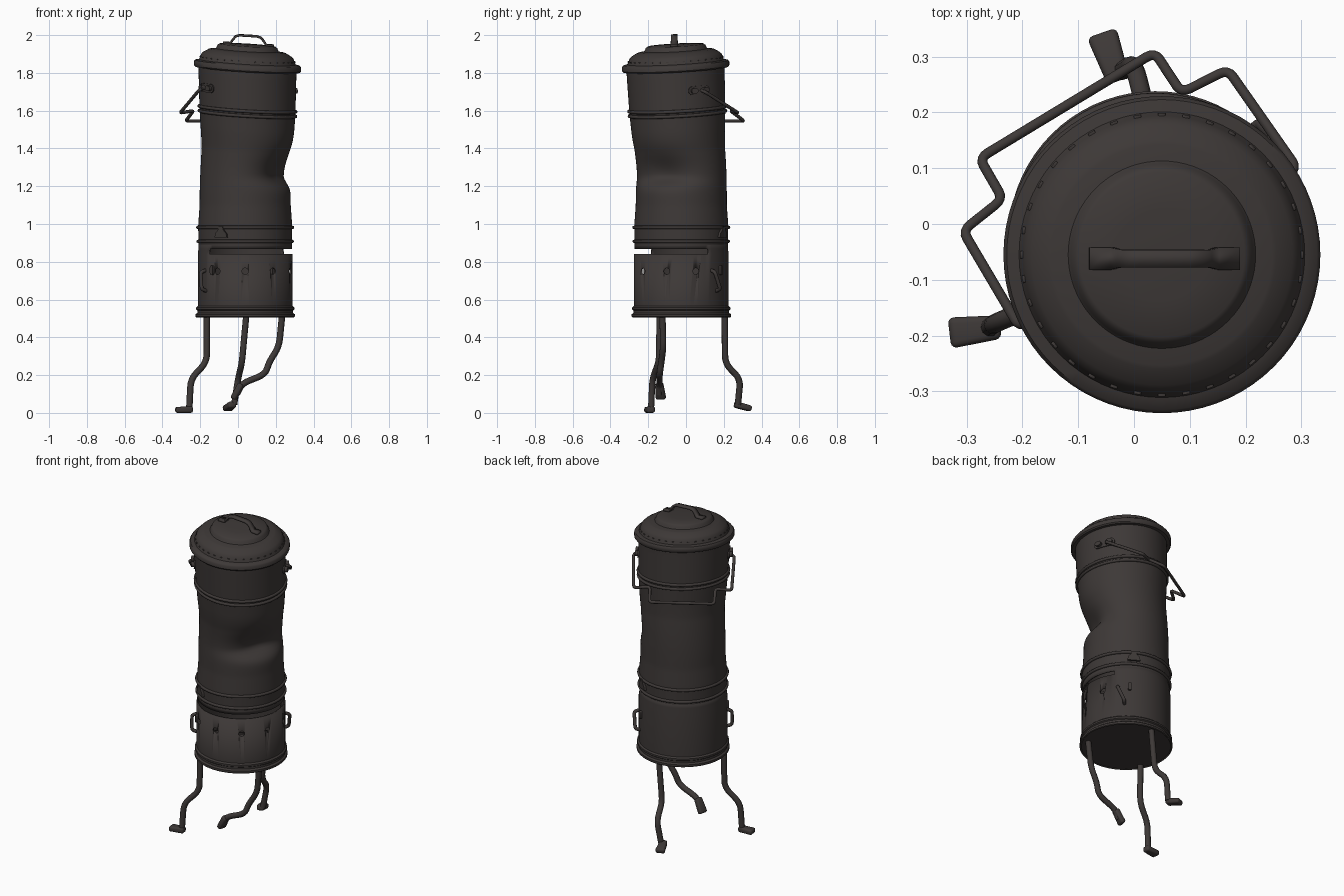
import bpy, bmesh, math
from mathutils import Vector

if "Cube" in bpy.data.objects:
    bpy.data.objects.remove(bpy.data.objects["Cube"])

CX, CY, SEG = 0.038, -0.025, 72

iron = bpy.data.materials.new("dark iron")
iron.use_nodes = True
COLOUR = (0.047, 0.040, 0.038, 1)
iron.diffuse_color = COLOUR
bsdf = iron.node_tree.nodes["Principled BSDF"]
bsdf.inputs["Base Color"].default_value = COLOUR
bsdf.inputs["Roughness"].default_value = 0.8


def polar(deg, r, z):
    a = math.radians(deg)
    return Vector((CX + r * math.cos(a), CY + r * math.sin(a), z))


def lean(p):
    """Tilt and shift of the bent upper part."""
    t = min(max((p.z - 1.15) / 0.35, 0), 1)
    t = t * t * (3 - 2 * t)
    k = min(max((p.z - 1.15) / 0.65, 0), 1)
    dx, dy = p.x - CX, p.y - CY
    return Vector((p.x + 0.012 * t, p.y - 0.03 * t * k,
                   p.z + t * (0.055 * dy - 0.06 * dx)))


def dent(p):
    """Crumple on one side of the tube, sharper below than above."""
    d = Vector((p.x - CX, p.y - CY, 0))
    a = (math.degrees(math.atan2(d.y, d.x)) + 25 + 180) % 360 - 180
    h = p.z - 1.26
    depth = 0.072 * math.exp(-(a / 45) ** 2) * math.exp(-(h / (0.12 if h > 0 else 0.05)) ** 2)
    return lean(p - d.normalized() * depth)


def finish(name, bm, warp=None, angle=35):
    bmesh.ops.remove_doubles(bm, verts=bm.verts, dist=1e-5)
    if warp:
        for v in bm.verts:
            v.co = warp(v.co.copy())
    bmesh.ops.recalc_face_normals(bm, faces=bm.faces)
    me = bpy.data.meshes.new(name)
    bm.to_mesh(me)
    bm.free()
    return place(name, me, angle)


def place(name, me, angle=35):
    ob = bpy.data.objects.new(name, me)
    bpy.context.collection.objects.link(ob)
    me.materials.clear()
    me.materials.append(iron)
    bpy.ops.object.select_all(action='DESELECT')
    ob.select_set(True)
    bpy.context.view_layer.objects.active = ob
    bpy.ops.object.shade_smooth_by_angle(angle=math.radians(angle))
    return ob


def revolve(name, profile, warp=None, skip=None, closed=False, angle=35):
    bm = bmesh.new()
    rings = [[bm.verts.new(polar(360 * i / SEG, r, z)) for i in range(SEG)] for r, z in profile]
    pairs = list(zip(rings, rings[1:])) + ([(rings[-1], rings[0])] if closed else [])
    for row, (a, b) in enumerate(pairs):
        for i in range(SEG):
            if skip and skip(row, 360 * (i + 0.5) / SEG):
                continue
            j = (i + 1) % SEG
            bm.faces.new((a[i], a[j], b[j], b[i]))
    return finish(name, bm, warp, angle)


def bead(name, r, z, size, warp=None):
    ring = [(r + size * math.cos(k * math.pi / 4), z + size * math.sin(k * math.pi / 4)) for k in range(8)]
    revolve(name, ring, warp, closed=True, angle=60)


def tube(name, points, radius, corner=0.02):
    pts = [Vector(p) for p in points]
    path = [pts[0]]
    for a, b, c in zip(pts, pts[1:], pts[2:]):
        s = b + (a - b).normalized() * min(corner, (a - b).length * 0.45)
        e = b + (c - b).normalized() * min(corner, (c - b).length * 0.45)
        path += [s * (1 - t) ** 2 + b * 2 * t * (1 - t) + e * t * t for t in (0, 0.25, 0.5, 0.75, 1)]
    path.append(pts[-1])
    cu = bpy.data.curves.new(name, 'CURVE')
    cu.dimensions = '3D'
    cu.bevel_depth, cu.bevel_resolution, cu.use_fill_caps = radius, 3, True
    sp = cu.splines.new('POLY')
    sp.points.add(len(path) - 1)
    for q, p in zip(sp.points, path):
        q.co = (*p, 1)
    tmp = bpy.data.objects.new(name + "_path", cu)
    bpy.context.collection.objects.link(tmp)
    me = bpy.data.meshes.new_from_object(tmp.evaluated_get(bpy.context.evaluated_depsgraph_get()))
    bpy.data.objects.remove(tmp)
    return place(name, me, 50)


def capsule(half, h, n=8):
    arc = [math.pi * (k / n - 0.5) for k in range(n + 1)]
    right = [(half - h + h * math.cos(a), h * math.sin(a)) for a in arc]
    return right + [(-u, -v) for u, v in right]


def wrapped_plate(name, deg, r, z, outline, thick, warp=None):
    """Plate bent round the tube; outline is in tangent and height."""
    bm = bmesh.new()
    layers = [[bm.verts.new(polar(deg + math.degrees(u / r), r + w, z + v)) for u, v in outline]
              for w in (-0.012, thick)]
    bm.faces.new(layers[0])
    bm.faces.new(layers[1])
    n = len(outline)
    for i in range(n):
        j = (i + 1) % n
        bm.faces.new((layers[0][i], layers[0][j], layers[1][j], layers[1][i]))
    return finish(name, bm, warp)


# Lower drum: thin shell with a front slot and a row of vent holes
drum = revolve("lower_drum",
               [(0.258, 0.505), (0.263, 0.51), (0.263, 0.522), (0.253, 0.53), (0.253, 0.542),
                (0.260, 0.547), (0.260, 0.558), (0.251, 0.566), (0.251, 0.842), (0.247, 0.868), (0.247, 0.905)],
               skip=lambda row, a: row == 8 and (a > 220 or a < 35))
shell = drum.modifiers.new("shell", 'SOLIDIFY')
shell.thickness, shell.offset = 0.008, -1
bm = bmesh.new()
for deg in (-126, -90, -54, -18, 18):
    out = polar(deg, 1, 0) - polar(deg, 0, 0)
    mat = out.to_track_quat('Z', 'Y').to_matrix().to_4x4()
    mat.translation = polar(deg, 0.25, 0.75)
    bmesh.ops.create_cone(bm, cap_ends=True, segments=14, radius1=0.017, radius2=0.017, depth=0.06, matrix=mat)
cutter = finish("vent_cutter", bm)
cutter.hide_render = True
holes = drum.modifiers.new("holes", 'BOOLEAN')
holes.object, holes.operation = cutter, 'DIFFERENCE'
bpy.context.view_layer.objects.active = drum
for m in ("shell", "holes"):
    bpy.ops.object.modifier_apply(modifier=m)
bpy.data.objects.remove(cutter)
revolve("drum_floor", [(0, 0.51), (0.257, 0.51)])

# Upper tube, crumpled and leaning
KEYS = [(0.247, 0.89), (0.249, 0.99), (0.241, 1.1), (0.240, 1.4), (0.248, 1.5), (0.254, 1.6), (0.260, 1.84)]


def tube_radius(z):
    for (r0, z0), (r1, z1) in zip(KEYS, KEYS[1:]):
        if z <= z1:
            return r0 + (r1 - r0) * (z - z0) / (z1 - z0)
    return KEYS[-1][0]


heights = [0.89 + 0.0158 * i for i in range(61)]
revolve("upper_tube", [(tube_radius(z), z) for z in heights], dent, angle=60)
for name, z in (("lower_band", 0.908), ("middle_band", 0.982), ("upper_band", 1.585), ("top_band", 1.61)):
    bead(name, tube_radius(z) + 0.002, z, 0.009, lean)

# Stepped lid with rivets and strap handle
revolve("lid", [(0.25, 1.818), (0.278, 1.818), (0.284, 1.825), (0.284, 1.845), (0.278, 1.853), (0.256, 1.858),
                (0.249, 1.875), (0.244, 1.888), (0.234, 1.898), (0.205, 1.915), (0.198, 1.917), (0.168, 1.921),
                (0.163, 1.928), (0.158, 1.940), (0.148, 1.947), (0.08, 1.951), (0, 1.953)], lean, angle=40)
for i in range(36):
    wrapped_plate("lid_rivet", i * 10, 0.250, 1.872, capsule(0.007, 0.003, 3), 0.004, lean)

strap = [(-0.135, 1.953), (-0.095, 1.953), (-0.08, 1.975), (-0.066, 1.991), (-0.045, 1.997)]
strap += [(-x, z) for x, z in reversed(strap)]
bm = bmesh.new()
edges = []
for x, z in strap:
    w = 0.02 if abs(x) > 0.09 else 0.016
    edges.append([bm.verts.new((CX + x + 0.005, CY - 0.007 + s * w, z)) for s in (-1, 1)])
for a, b in zip(edges, edges[1:]):
    bm.faces.new((a[0], a[1], b[1], b[0]))
handle = finish("lid_handle", bm, lean, 50)
sol = handle.modifiers.new("thickness", 'SOLIDIFY')
sol.thickness, sol.offset = 0.012, 0

# Ear plates and hanging wire bail
for deg in (28, 213):
    wrapped_plate("bail_ear", deg, 0.257, 1.715, capsule(0.062, 0.023), 0.008, lean)
    for side in (-1, 1):
        wrapped_plate("ear_boss", deg + side * 7, 0.257, 1.715, capsule(0.018, 0.014), 0.022, lean)
tube("wire_bail", [(0.262, 0.075, 1.71), (0.292, 0.10, 1.70), (0.168, 0.277, 1.588), (0.085, 0.235, 1.60),
                   (0.037, 0.308, 1.545), (-0.277, 0.118, 1.545), (-0.235, 0.045, 1.60),
                   (-0.307, -0.012, 1.588), (-0.205, -0.185, 1.71), (-0.18, -0.165, 1.72)], 0.009, 0.018)

# Band clips, drum levers and catch plates
CLIP = [(-0.036, -0.022), (0.036, -0.022), (0.032, 0.0), (0.016, 0.018), (0.012, 0.036),
        (-0.012, 0.036), (-0.016, 0.018), (-0.032, 0.0)]
for deg in (60, 240):
    wrapped_plate("band_clip", deg, 0.25, 0.95, CLIP, 0.012)
for deg, turn in ((40, 8), (212, 2)):
    tube("drum_lever", [polar(deg, 0.245, 0.755), polar(deg, 0.278, 0.745),
                        polar(deg + turn, 0.278, 0.655), polar(deg + turn, 0.245, 0.645)], 0.010, 0.015)
    wrapped_plate("lever_catch", deg + 15, 0.25, 0.755, [(v, u) for u, v in capsule(0.025, 0.01)][::-1], 0.014)

# Three bent legs with shoe-like feet
LEGS = {
    "right_leg": [(-0.165, -0.14, 0.53), (-0.165, -0.143, 0.27), (-0.25, -0.178, 0.18), (-0.258, -0.185, 0.02)],
    "back_leg": [(0.045, 0.205, 0.53), (0.02, 0.207, 0.26), (0.0, 0.288, 0.18), (-0.02, 0.275, 0.045)],
    "left_leg": [(0.235, -0.125, 0.53), (0.217, -0.12, 0.35), (0.165, -0.13, 0.27), (0.145, -0.14, 0.205),
                 (0.02, -0.14, 0.155), (-0.005, -0.14, 0.10)],
}
for name, pts in LEGS.items():
    tube(name, pts, 0.017, 0.045)

FEET = {"right_foot": ((-0.285, -0.19, 0.018), (-1, -0.12, 0)),
        "back_foot": ((-0.043, 0.30, 0.035), (-0.35, 1, -0.25)),
        "left_foot": ((-0.004, -0.137, 0.115), (-0.45, 0.1, -0.8))}
for name, (loc, direction) in FEET.items():
    bm = bmesh.new()
    bmesh.ops.create_cube(bm, size=1)
    for v in bm.verts:
        toe = v.co.x > 0
        v.co.x *= 0.092
        v.co.y *= 0.056 if toe else 0.042
        v.co.z = 0.035 * (v.co.z * (0.75 if toe and v.co.z > 0 else 1))
    bmesh.ops.bevel(bm, geom=bm.edges[:], offset=0.011, segments=3, affect='EDGES', profile=0.5)
    rot = Vector(direction).to_track_quat('X', 'Z')
    finish(name, bm, lambda p: rot @ p + Vector(loc), 60)
